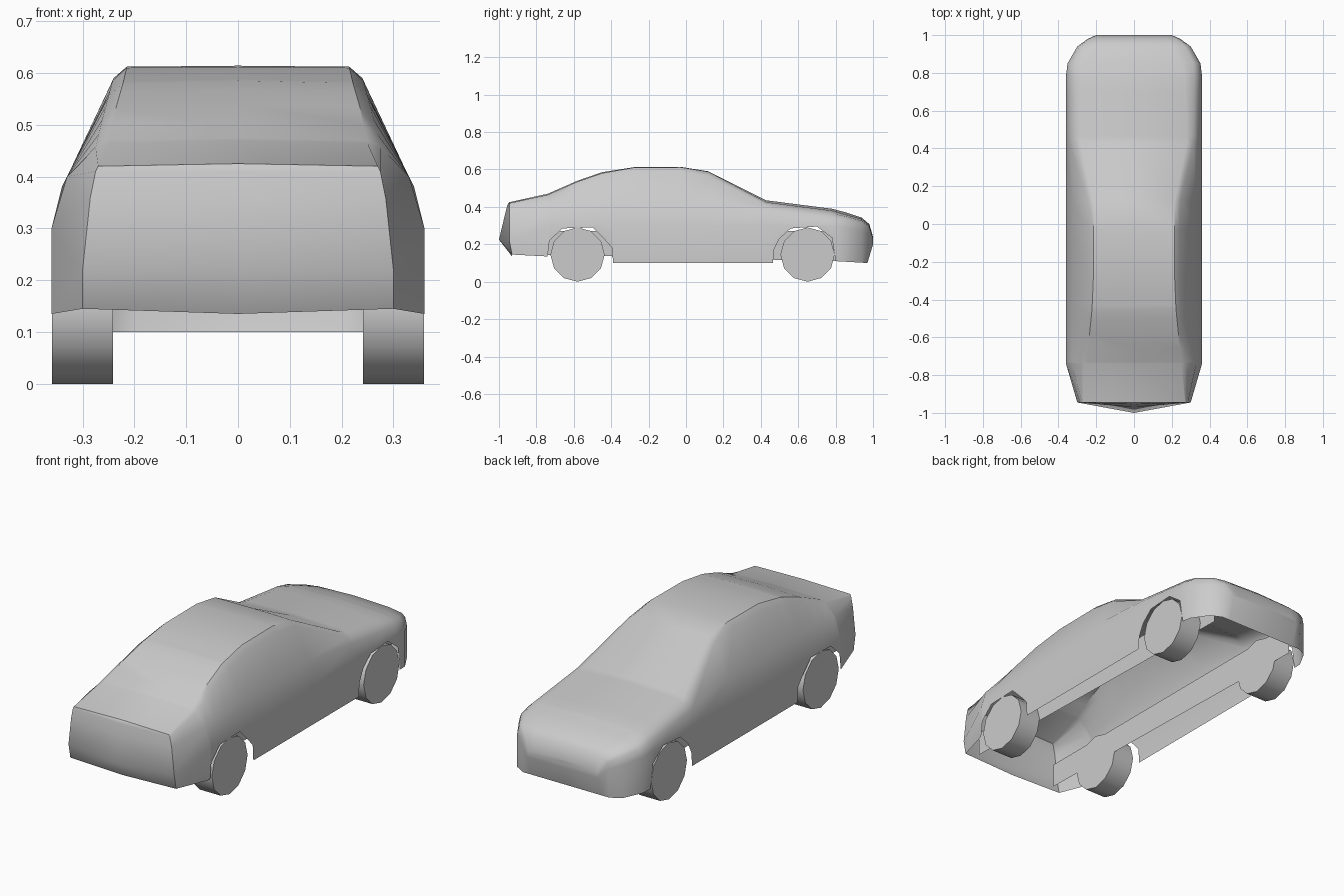
import bpy, bmesh, math

if "Cube" in bpy.data.objects:
    bpy.data.objects.remove(bpy.data.objects["Cube"])


def lerp_table(table, y):
    """Linear interpolation of rows (y, v1, v2, ...) at position y."""
    if y <= table[0][0]:
        return table[0][1:]
    for a, b in zip(table, table[1:]):
        if y <= b[0]:
            t = (y - a[0]) / (b[0] - a[0])
            return [p + (q - p) * t for p, q in zip(a[1:], b[1:])]
    return table[-1][1:]


def finish(bm, name, angle):
    bmesh.ops.recalc_face_normals(bm, faces=bm.faces)
    mesh = bpy.data.meshes.new(name)
    bm.to_mesh(mesh)
    bm.free()
    obj = bpy.data.objects.new(name, mesh)
    bpy.context.collection.objects.link(obj)
    bpy.ops.object.select_all(action='DESELECT')
    obj.select_set(True)
    bpy.context.view_layer.objects.active = obj
    bpy.ops.object.shade_smooth_by_angle(angle=math.radians(angle))
    return obj


# Half cross-sections: y, then (x, z) of side, shoulder, upper side, top edge, then centre z
SECTIONS = [
    (-0.945, .300, .22, .285, .36, .275, .41, .270, .42, .425),
    (-0.74, .360, .30, .330, .40, .275, .455, .250, .465, .470),
    (-0.58, .360, .30, .327, .405, .262, .51, .235, .535, .540),
    (-0.45, .360, .30, .325, .41, .250, .555, .222, .58, .585),
    (-0.28, .360, .30, .325, .41, .242, .585, .215, .61, .612),
    (-0.03, .360, .30, .325, .41, .240, .59, .215, .612, .614),
    (0.12, .360, .30, .325, .41, .245, .565, .215, .588, .590),
    (0.43, .360, .30, .340, .38, .315, .41, .280, .425, .435),
    (0.78, .360, .30, .345, .34, .320, .365, .270, .38, .390),
    (0.85, .352, .29, .340, .33, .315, .35, .250, .36, .372),
    (0.94, .300, .27, .290, .31, .270, .325, .200, .335, .342),
    (0.98, .245, .25, .238, .28, .225, .295, .180, .303, .308),
    (1.00, .200, .20, .198, .22, .195, .23, .170, .235, .240),
]

# Lower body edge with both wheel arches
SILL = [
    (-0.945, .145), (-0.74, .135), (-0.73, .22), (-0.66, .285), (-0.50, .29),
    (-0.43, .22), (-0.395, .18), (-0.39, .10), (0.465, .10), (0.47, .17),
    (0.50, .23), (0.56, .285), (0.70, .295), (0.78, .235), (0.80, .11),
    (0.97, .10),
]

# Body shell, lofted along y
bm = bmesh.new()
rows = []
for y in sorted({r[0] for r in SECTIONS} | {r[0] for r in SILL} - {0.97}):
    s = lerp_table(SECTIONS, y)
    sill = lerp_table(SILL, y)[0]
    half = [(s[0], max(-0.93, min(y, 0.97)), sill)]
    half += [(s[i], y, s[i + 1]) for i in range(0, 8, 2)]
    loop = half + [(0, y, s[8])] + [(-x, v, z) for x, v, z in reversed(half)]
    rows.append([bm.verts.new(p) for p in loop])
for a, b in zip(rows, rows[1:]):
    for i in range(len(a) - 1):
        bm.faces.new((a[i], a[i + 1], b[i + 1], b[i]))


def close_end(row, centre):
    """Close an end of the loft with a column of centre points (y, z)."""
    mid = [bm.verts.new((0, y, z)) for y, z in centre] + [row[5]]
    for i in range(5):
        for j, k in ((i, i + 1), (10 - i, 9 - i)):
            corners = [row[j], row[k], mid[i + 1], mid[i]]
            bm.faces.new(list(dict.fromkeys(corners)))


close_end(rows[0], [(-0.93, .135), (-1.0, .225), (-0.97, .35), (-0.955, .41), (-0.95, .418)])
close_end(rows[-1], [(0.97, .10), (1.0, .20), (1.0, .22), (1.0, .23), (1.0, .235)])
finish(bm, "body_shell", 35)

# Inner walls closing off the wheel wells
for side, name in ((1, "right"), (-1, "left")):
    bm = bmesh.new()
    x = 0.24 * side
    bm.faces.new([bm.verts.new(p) for p in (
        (x, -0.90, .147), (x, 0.90, .108), (x, 0.90, .27), (x, -0.90, .27))])
    finish(bm, f"{name}_inner_wall", 30)

# Wheels
for y, end in ((-0.58, "front"), (0.65, "back")):
    for side, name in ((1, "right"), (-1, "left")):
        bm = bmesh.new()
        bmesh.ops.create_cone(bm, cap_ends=True, segments=12, radius1=0.145,
                              radius2=0.145, depth=0.118)
        wheel = finish(bm, f"{end}_{name}_wheel", 40)
        wheel.rotation_euler = (0, math.pi / 2, 0)
        wheel.location = (0.3 * side, y, 0.145)
